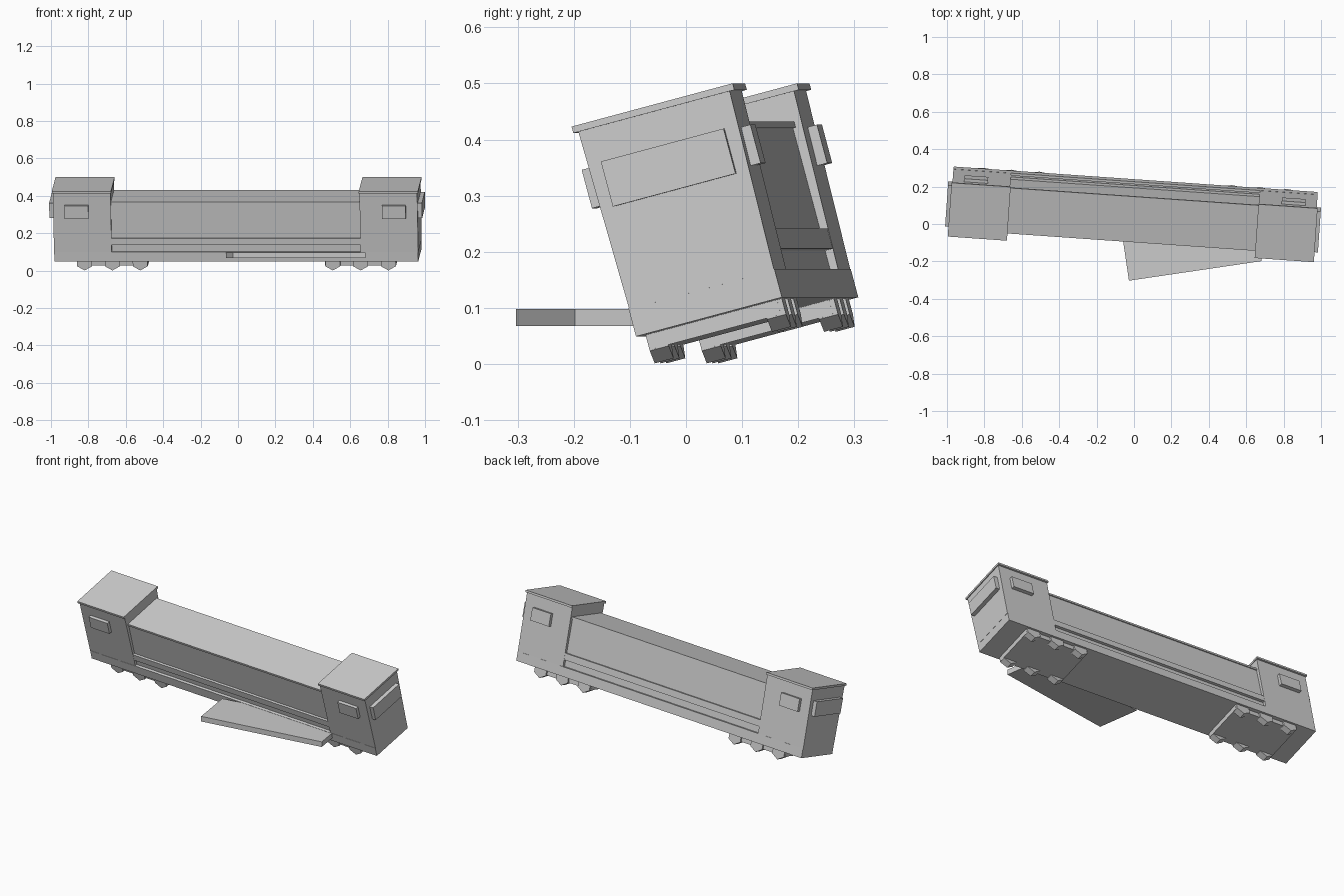
import bpy, bmesh
from math import radians, sin, cos, pi
from mathutils import Matrix, Vector

cube = bpy.data.objects.get("Cube")
if cube:
    bpy.data.objects.remove(cube, do_unlink=True)

grey = bpy.data.materials.new("plain grey")
grey.use_nodes = True
COLOUR = (0.6, 0.6, 0.6, 1)
grey.diffuse_color = COLOUR
grey.node_tree.nodes["Principled BSDF"].inputs["Base Color"].default_value = COLOUR

# The whole locomotive leans over sideways and is turned slightly
LEAN = (Matrix.Translation((0, 0.109, 0.084))
        @ Matrix.Rotation(radians(-4), 4, 'Z')
        @ Matrix.Rotation(radians(15), 4, 'X'))


def finish(name, bm, matrix):
    bmesh.ops.recalc_face_normals(bm, faces=bm.faces)
    mesh = bpy.data.meshes.new(name)
    bm.to_mesh(mesh)
    bm.free()
    mesh.materials.append(grey)
    obj = bpy.data.objects.new(name, mesh)
    obj.matrix_world = matrix
    bpy.context.collection.objects.link(obj)
    return obj


def box(name, x, y, z, matrix=LEAN, flare=0):
    """Box from (min, max) ranges; flare widens the top sideways."""
    bm = bmesh.new()
    bmesh.ops.create_cube(bm, size=1)
    for v in bm.verts:
        top = v.co.z > 0
        side = 1 if v.co.y > 0 else -1
        v.co = Vector([r[0] if c < 0 else r[1] for r, c in zip((x, y, z), v.co)])
        if top:
            v.co.y += side * flare
    return finish(name, bm, matrix)


def wheel(name, x, y):
    """Six-sided wheel with a corner pointing down."""
    bm = bmesh.new()
    ring = [bm.verts.new((x + 0.046 * sin(i * pi / 3), y[0],
                          -0.006 + 0.046 * cos(i * pi / 3))) for i in range(6)]
    face = bm.faces.new(ring)
    new = bmesh.ops.extrude_face_region(bm, geom=[face])["geom"]
    for v in new:
        if isinstance(v, bmesh.types.BMVert):
            v.co.y = y[1]
    finish(name, bm, LEAN)


def span(half):
    return (-half, half)


def mirrored(a, b, sign):
    return tuple(sorted((a * sign, b * sign)))


# Chassis, engine hood and walkways
box("chassis", span(0.975), span(0.135), (0, 0.052))
box("lower_body", span(0.7), span(0.12), (0.05, 0.092))
box("walkway", span(0.67), span(0.134), (0.09, 0.127))
box("engine_hood", span(0.7), span(0.121), (0.125, 0.317))
box("hood_roof", span(0.67), span(0.126), (0.315, 0.327))

for end, sign in (("left", 1), ("right", -1)):
    # Cabs with roofs and windows
    box(end + "_cab", mirrored(0.667, 0.976, sign), span(0.134), (0.05, 0.381), flare=0.006)
    box(end + "_cab_roof", mirrored(0.664, 0.981, sign), span(0.149), (0.379, 0.391))
    box(end + "_end_window", mirrored(0.96, 0.999, sign), span(0.1135), (0.234, 0.317))
    # Bogies
    box(end + "_bogie", mirrored(0.475, 0.855, sign), span(0.117), (-0.027, 0.01))
    for side, s in (("front", -1), ("back", 1)):
        box(f"{end}_{side}_window", mirrored(0.787, 0.914, sign),
            mirrored(0.12, 0.156, s), (0.242, 0.313))
        for i in (-1, 0, 1):
            wheel(f"{end}_{side}_wheel", sign * 0.665 + i * 0.149, mirrored(0.091, 0.126, s))

# Level plank lying under the chassis
PLANK = Matrix.Translation((-0.027, -0.303, 0.068)) @ Matrix.Rotation(radians(8.4), 4, 'Z')
box("plank", (0, 0.717), (0, 0.25), (0, 0.03), PLANK)
